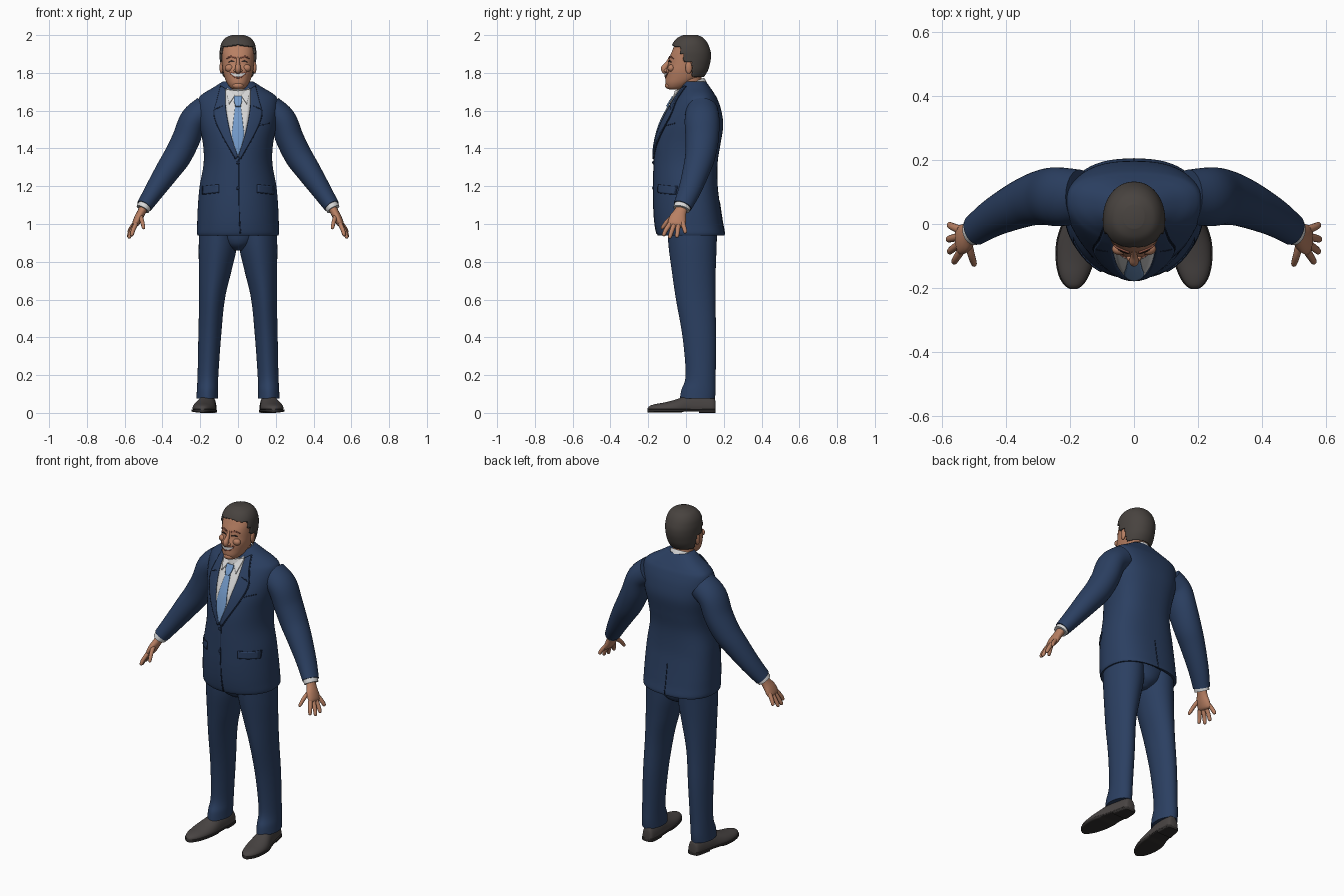
import bpy, bmesh, math
from mathutils import Vector
from mathutils.bvhtree import BVHTree

if "Cube" in bpy.data.objects:
    bpy.data.objects.remove(bpy.data.objects["Cube"], do_unlink=True)


def material(name, *rgb):
    m = bpy.data.materials.new(name)
    m.use_nodes = True
    m.diffuse_color = (*rgb, 1)
    m.node_tree.nodes["Principled BSDF"].inputs["Base Color"].default_value = (*rgb, 1)
    return m


NAVY = material("navy cloth", .024, .050, .120)
SEAM = material("dark navy seam", .010, .020, .050)
SKIN = material("skin", .48, .215, .125)
HAIR = material("dark brown hair", .065, .056, .050)
SHOE = material("shoe leather", .066, .058, .056)
SOLE = material("dark sole", .030, .027, .026)
SHIRT = material("white shirt", .68, .68, .68)
TIE = material("light blue tie", .17, .32, .58)
LIP = material("brown lips", .25, .085, .055)
EYE = material("dark eyes", .035, .022, .018)
SIDES = (("left_", 1), ("right_", -1))


def finish(name, bm, mat, angle=50):
    bmesh.ops.recalc_face_normals(bm, faces=bm.faces)
    me = bpy.data.meshes.new(name)
    bm.to_mesh(me)
    bm.free()
    me.materials.append(mat)
    me.shade_smooth()
    me.set_sharp_from_angle(angle=math.radians(angle))
    ob = bpy.data.objects.new(name, me)
    bpy.context.collection.objects.link(ob)
    return ob


def resample(keys, n):
    """Catmull-Rom through the key tuples."""
    out = []
    for i in range(len(keys) - 1):
        a, b, c, d = (keys[max(0, min(len(keys) - 1, i + k))] for k in (-1, 0, 1, 2))
        for j in range(n):
            t = j / n
            out.append(tuple(q + .5 * t * (r - p + t * (2*p - 5*q + 4*r - s + t * (3*(q - r) + s - p)))
                             for p, q, r, s in zip(a, b, c, d)))
    return out + [tuple(keys[-1])]


def loft(name, rings, mat, keep=None, caps=True, angle=50):
    bm = bmesh.new()
    rows = [[bm.verts.new(p) for p in ring] for ring in rings]
    n = len(rows[0])
    for a, b in zip(rows, rows[1:]):
        for i in range(n):
            bm.faces.new((a[i], a[(i+1) % n], b[(i+1) % n], b[i]))
    if caps:
        bm.faces.new(rows[0])
        bm.faces.new(rows[-1])
    if keep:
        bad = [f for f in bm.faces if not keep(f.calc_center_median())]
        bmesh.ops.delete(bm, geom=bad, context='FACES')
    return finish(name, bm, mat, angle)


def spow(v, e):
    return math.copysign(abs(v) ** (2 / e), v)


def flat_ring(z, cx, rx, yf, yc, yb, ef=2, eb=2, n=64):
    """Horizontal section with separate front and back curves."""
    pts = []
    for i in range(n):
        a = math.tau * i / n
        c, s = math.cos(a), math.sin(a)
        e, r = (eb, yb - yc) if s > 0 else (ef, yc - yf)
        pts.append((cx + rx * spow(c, e), yc + r * spow(s, e), z))
    return pts


def tube(name, keys, mat, sub=5, n=28):
    """Limb along a path; keys are x, y, z, in-plane radius, y radius."""
    k = resample(keys, sub)
    pts = [Vector(s[:3]) for s in k]
    rings = []
    for i, s in enumerate(k):
        t = (pts[min(i + 1, len(k) - 1)] - pts[max(i - 1, 0)]).normalized()
        u = t.cross(Vector((0, 1, 0))).normalized()
        v = u.cross(t)
        rings.append([pts[i] + u * s[3] * math.cos(math.tau * j / n) + v * s[4] * math.sin(math.tau * j / n)
                      for j in range(n)])
    return loft(name, rings, mat)


def flip(keys, s):
    return [(k[0] * s, *k[1:]) for k in keys]


def ball(name, loc, scale, mat):
    bm = bmesh.new()
    bmesh.ops.create_uvsphere(bm, u_segments=24, v_segments=16, radius=1)
    for v in bm.verts:
        v.co = Vector(loc) + v.co * Vector(scale)
    return finish(name, bm, mat, 180)


def tree_of(ob):
    return BVHTree.FromPolygons([v.co for v in ob.data.vertices], [p.vertices[:] for p in ob.data.polygons])


def plate(name, rows, tree, mat, lift=.003, thick=.005, s=1, back=1, sub=6, across=8):
    """Thin panel laid on a surface; rows are edge pairs xa, za, xb, zb."""
    bm = bmesh.new()
    grid = []
    for xa, za, xb, zb in resample(rows, sub):
        line = []
        for j in range(across + 1):
            t = j / across
            x, z = s * (xa + (xb - xa) * t), za + (zb - za) * t
            hit = tree.ray_cast(Vector((x, -back, z)), Vector((0, back, 0)))[0]
            y = hit.y if hit else 0
            line.append(bm.verts.new((x, y - back * lift, z)))
        grid.append(line)
    for a, b in zip(grid, grid[1:]):
        for j in range(across):
            bm.faces.new((a[j], a[j+1], b[j+1], b[j]))
    ob = finish(name, bm, mat)
    m = ob.modifiers.new("thickness", 'SOLIDIFY')
    m.thickness, m.offset = thick, 0
    return ob


# Jacket body: z, half width, front, middle, back
jacket_keys = [(.965, .17, -.12, .03, .16), (.94, .213, -.15, .03, .203), (1, .216, -.165, .03, .195),
               (1.1, .212, -.172, .03, .18), (1.2, .203, -.172, .03, .168), (1.32, .182, -.17, .03, .167),
               (1.42, .185, -.163, .04, .182), (1.52, .203, -.138, .05, .197), (1.6, .213, -.10, .06, .187),
               (1.66, .21, -.065, .07, .167), (1.69, .185, -.045, .07, .15), (1.72, .135, -.03, .06, .13),
               (1.755, .08, -.015, .05, .105)]
jacket = loft("jacket_body", [flat_ring(z, 0, rx, f, c, b, 2, 2.5)
                              for z, rx, f, c, b in resample(jacket_keys, 5)], NAVY)
body = tree_of(jacket)

# Shirt front, tie and jacket details
plate("shirt_front", [(-.066, 1.71, .066, 1.71), (-.062, 1.6, .062, 1.6), (-.036, 1.47, .036, 1.47),
                      (-.003, 1.36, .003, 1.36)], body, SHIRT)
plate("tie_blade", [(-.014, 1.63, .014, 1.63), (-.026, 1.53, .026, 1.53), (-.03, 1.46, .03, 1.46),
                    (-.003, 1.365, .003, 1.365)], body, TIE, .008)
plate("tie_knot", [(-.022, 1.675, .022, 1.675), (-.021, 1.65, .021, 1.65), (-.012, 1.622, .012, 1.622)],
      body, TIE, .014, .009)
plate("front_seam", [(.004, 1.345, .008, 1.345), (.004, 1.1, .008, 1.1), (.008, .95, .016, .95)],
      body, SEAM, .001, .003, across=2)
plate("back_vent", [(-.002, 1.12, .002, 1.12), (-.002, .945, .002, .945)], body, SEAM, .001, .003,
      back=-1, across=2)
for z in (1.325, 1.19):
    ball("jacket_button", (0, -.174, z), (.009, .005, .009), SEAM)
for side, s in SIDES:
    lapel = [(.066, 1.715, .09, 1.73), (.066, 1.66, .108, 1.66), (.063, 1.6, .125, 1.585),
             (.04, 1.48, .098, 1.50), (0, 1.355, .012, 1.345)]
    plate(side + "lapel", lapel, body, NAVY, .006, .008, s)
    plate(side + "lapel_edge", [(c, d, c + .004, d - .002) for a, b, c, d in lapel],
          body, SEAM, .002, .003, s, across=2)
    plate(side + "lapel_notch", [(.083, 1.622, .083, 1.626), (.118, 1.606, .118, 1.612)],
          body, SEAM, .010, .002, s, across=2)
    plate(side + "shirt_collar_point", [(.008, 1.69, .015, 1.70), (.03, 1.66, .05, 1.71),
                                        (.047, 1.635, .066, 1.715)], body, SHIRT, .010, .006, s)
    plate(side + "pocket_edge", [(.10, 1.165, .10, 1.21), (.19, 1.155, .19, 1.20)], body, SEAM, .001, .003, s)
    plate(side + "pocket_flap", [(.103, 1.169, .103, 1.207), (.187, 1.159, .187, 1.197)], body, NAVY, .004, .004, s)
plate("breast_pocket", [(.10, 1.515, .10, 1.521), (.165, 1.53, .165, 1.536)], body, SEAM, .002, .003)

# Tilted shirt collar around the neck: z, radius x, radius y, middle y
collar = []
for z, rx, ry, cy in ((1.69, .083, .092, .022), (1.722, .074, .085, .02), (1.74, .066, .077, .018), (1.73, .058, .068, .018)):
    collar.append([(x, y, z + (y - cy) * .45) for x, y, _ in flat_ring(z, 0, rx, cy - ry, cy, cy + ry)])
loft("shirt_collar", collar, SHIRT, caps=False)
tube("neck", [(0, .03, 1.66, .06, .062), (0, .022, 1.72, .059, .062), (0, .015, 1.80, .062, .065)], SKIN)

# Arms, cuffs and hands
arm = [(.17, .085, 1.60, .08, .085), (.235, .085, 1.55, .074, .092), (.275, .085, 1.45, .074, .088),
       (.32, .075, 1.36, .073, .08), (.37, .055, 1.285, .066, .072), (.44, .02, 1.18, .053, .06),
       (.496, -.018, 1.095, .042, .05)]
cuff = [(.487, -.012, 1.11, .036, .044), (.498, -.02, 1.09, .037, .045), (.505, -.024, 1.078, .036, .044)]
palm = [(.492, -.016, 1.10, .024, .03), (.51, -.03, 1.065, .022, .033), (.528, -.044, 1.03, .022, .045),
        (.543, -.05, 1.0, .018, .046), (.549, -.052, .988, .009, .036)]
fingers = {"index": ((.541, -.085, 1.0), (.556, -.108, .965), (.562, -.118, .942)),
           "middle": ((.545, -.063, .998), (.567, -.078, .955), (.576, -.086, .93)),
           "ring": ((.546, -.04, 1.0), (.57, -.045, .957), (.58, -.048, .934)),
           "little": ((.544, -.018, 1.008), (.568, -.008, .975), (.577, -.003, .956)),
           "thumb": ((.518, -.06, 1.045), (.508, -.098, 1.015), (.5, -.124, .982))}
for side, s in SIDES:
    tube(side + "sleeve", flip(arm, s), NAVY, n=40)
    tube(side + "shirt_cuff", flip(cuff, s), SHIRT)
    tube(side + "palm", flip(palm, s), SKIN)
    for label, (a, b, c) in fingers.items():
        tip = tuple(Vector(c) + (Vector(c) - Vector(b)) * .25)
        keys = [(*a, .012, .013), (*b, .011, .0115), (*c, .009, .0095), (*tip, .003, .003)]
        tube(side + label + "_finger", flip(keys, s), SKIN, 4, 14)

# Trouser legs: z, middle x, half width, front, back
leg = [(1.0, .104, .10, -.10, .165), (.88, .107, .101, -.092, .162), (.75, .121, .086, -.075, .157),
       (.6, .138, .068, -.053, .155), (.4, .15, .06, -.018, .16), (.2, .159, .055, -.002, .157),
       (.12, .162, .056, -.025, .157), (.075, .163, .057, -.032, .153)]
# Shoes: y, middle x, half width, top
shoe = [(.157, .152, .018, .05), (.145, .153, .034, .085), (.08, .158, .044, .10), (.02, .166, .05, .098),
        (-.05, .178, .06, .072), (-.11, .184, .057, .056), (-.16, .188, .044, .047), (-.19, .189, .026, .038),
        (-.203, .189, .008, .026)]


def shoe_ring(s, y, cx, hw, top, mid, low, e):
    pts = []
    for i in range(32):
        a = math.tau * i / 32
        h = top - mid if math.sin(a) > 0 else mid - low
        pts.append((s * (cx + hw * spow(math.cos(a), e)), y, mid + h * spow(math.sin(a), e)))
    return pts


for side, s in SIDES:
    loft(side + "trouser_leg", [flat_ring(z, s * x, r, f, (f + b) / 2, b, 1.85, 2)
                                for z, x, r, f, b in resample(leg, 6)], NAVY)
    full = resample(shoe, 5)
    loft(side + "shoe_upper", [shoe_ring(s, y, x, w, t, .022, .012, 2.1) for y, x, w, t in full], SHOE)
    loft(side + "shoe_sole", [shoe_ring(s, y, x, w + .004, .02, .015, .008 if y > -.02 else .003, 5)
                              for y, x, w, t in full], SOLE)
    loft(side + "shoe_heel", [shoe_ring(s, y, x, w + .003, .02, .01, 0, 6)
                              for y, x, w, t in full if y > .06], SOLE)
# Trouser seat joining the legs
loft("trouser_seat", [flat_ring(z, 0, r, f, .04, b) for z, r, f, b in
                      resample([(.86, .03, -.03, .10), (.9, .1, -.08, .15), (1, .19, -.10, .165)], 4)], NAVY)

# Head: z, half width, front, middle, back
head_keys = [(1.712, .022, -.088, -.06, -.03), (1.722, .04, -.10, -.05, 0), (1.745, .058, -.108, -.03, .03),
             (1.775, .071, -.108, -.01, .075), (1.81, .08, -.106, 0, .10), (1.845, .084, -.094, .005, .112),
             (1.88, .086, -.088, .01, .118), (1.915, .086, -.074, .01, .116), (1.95, .078, -.058, .015, .102),
             (1.975, .058, -.035, .02, .08), (1.988, .025, -.005, .025, .05)]
head = loft("head", [flat_ring(z, 0, rx, f, c, b, 2.2, 2.1)
                     for z, rx, f, c, b in resample(head_keys, 6)], SKIN)
face = tree_of(head)


def hairy(p):
    side_line = -.028 if p.z > 1.90 else -.012 if p.z > 1.858 else .032
    return p.z > 1.948 - .15 * abs(p.x) or (p.z > 1.782 and p.y > side_line)


hair = loft("hair", [flat_ring(z + max(0, z - 1.93) * .13, 0, rx + .006, f - .008, c, b + .009, 2.2, 2.1, 96)
                     for z, rx, f, c, b in resample(head_keys, 10)], HAIR, keep=hairy)
shell = hair.modifiers.new("thickness", 'SOLIDIFY')
shell.thickness, shell.offset = .010, 0

# Face features
tube("nose", [(0, -.082, 1.882, .007, .008), (0, -.098, 1.85, .010, .012), (0, -.115, 1.825, .015, .017),
              (0, -.112, 1.808, .013, .014), (0, -.102, 1.803, .006, .006)], SKIN)
ball("chin", (0, -.092, 1.733), (.03, .02, .018), SKIN)
plate("mouth", [(-.046, 1.803, -.046, 1.807), (-.022, 1.777, -.022, 1.801), (0, 1.771, 0, 1.798),
                (.022, 1.777, .022, 1.801), (.046, 1.803, .046, 1.807)], face, LIP, .002, .004)
plate("teeth", [(-.037, 1.796, -.037, 1.80), (-.02, 1.783, -.02, 1.797), (0, 1.779, 0, 1.795),
                (.02, 1.783, .02, 1.797), (.037, 1.796, .037, 1.80)], face, SHIRT, .004, .004)
for side, s in SIDES:
    ball(side + "nostril_wing", (s * .014, -.105, 1.812), (.009, .012, .009), SKIN)
    ball(side + "cheek", (s * .045, -.078, 1.825), (.024, .019, .020), SKIN)
    ball(side + "ear", (s * .088, .014, 1.828), (.010, .018, .032), SKIN)
    plate(side + "eye", [(.018, 1.858, .018, 1.861), (.033, 1.858, .033, 1.867), (.05, 1.856, .05, 1.860)],
          face, EYE, .002, .004, s)
    plate(side + "eyebrow", [(.014, 1.876, .014, 1.884), (.038, 1.882, .038, 1.89), (.062, 1.873, .062, 1.877)],
          face, LIP, .003, .006, s)
